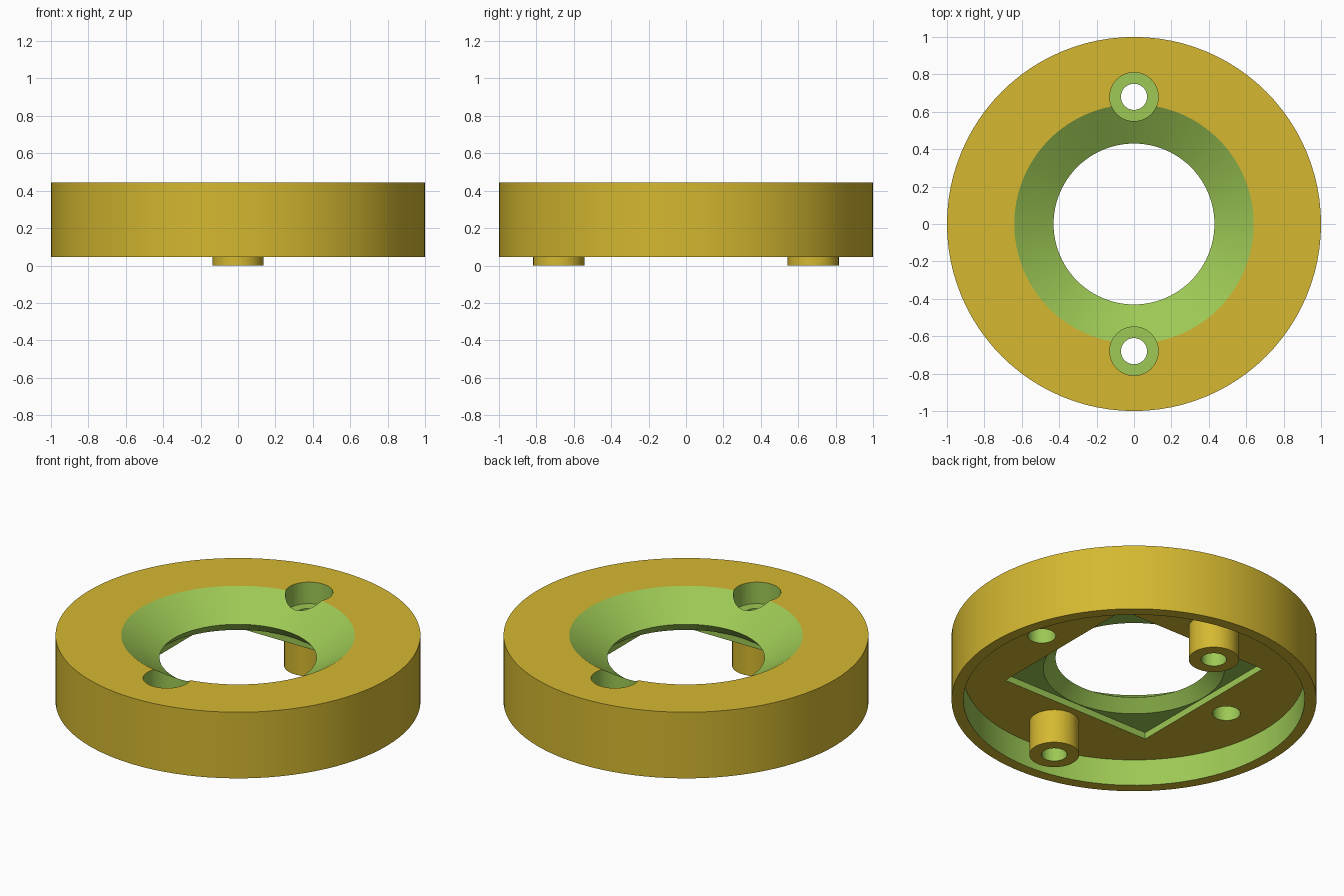
import bpy, bmesh, math
from mathutils import Matrix

old = bpy.data.objects.get("Cube")
if old:
    bpy.data.objects.remove(old, do_unlink=True)


def make_material(name, rgb):
    mat = bpy.data.materials.new(name)
    mat.use_nodes = True
    color = (*rgb, 1.0)
    mat.diffuse_color = color
    mat.node_tree.nodes["Principled BSDF"].inputs["Base Color"].default_value = color
    return mat


YELLOW = make_material("golden yellow", (0.66, 0.48, 0.03))
GREEN = make_material("leaf green", (0.337, 0.58, 0.09))

TOP, RIM, CEILING, POCKET, THROAT = 0.445, 0.045, 0.205, 0.245, 0.31
CAVITY_R = 0.935
POST_Y, BLIND_X = 0.68, 0.66


def add_object(name, bm, materials):
    bmesh.ops.recalc_face_normals(bm, faces=bm.faces)
    mesh = bpy.data.meshes.new(name)
    bm.to_mesh(mesh)
    bm.free()
    for mat in materials:
        mesh.materials.append(mat)
    obj = bpy.data.objects.new(name, mesh)
    bpy.context.collection.objects.link(obj)
    return obj


def lathe(name, profile, materials, steps=96, x=0, y=0):
    """Spin a (radius, height) profile whose ends lie on the axis."""
    bm = bmesh.new()
    verts = [bm.verts.new((r, 0, z)) for r, z in profile]
    edges = [bm.edges.new(pair) for pair in zip(verts, verts[1:])]
    bmesh.ops.spin(bm, geom=verts + edges, cent=(0, 0, 0), axis=(0, 0, 1),
                   angle=math.tau, steps=steps, use_duplicate=False)
    bmesh.ops.remove_doubles(bm, verts=bm.verts, dist=1e-5)
    bmesh.ops.translate(bm, verts=bm.verts, vec=(x, y, 0))
    return add_object(name, bm, materials)


def rod(name, r, z0, z1, mat, x=0, y=0):
    return lathe(name, [(0, z0), (r, z0), (r, z1), (0, z1)], [mat], 48, x, y)


def combine(target, tool, operation):
    mod = target.modifiers.new(tool.name, 'BOOLEAN')
    mod.operation = operation
    mod.solver = 'EXACT'
    mod.material_mode = 'TRANSFER'
    mod.object = tool
    bpy.context.view_layer.objects.active = target
    bpy.ops.object.modifier_apply(modifier=mod.name)
    bpy.data.objects.remove(tool, do_unlink=True)


# Ring body: disc with a skirt around a hollow underside
body = lathe("ring_body", [(0, TOP), (1, TOP), (1, RIM), (CAVITY_R, RIM),
                           (CAVITY_R, CEILING), (0, CEILING)], [YELLOW, GREEN])
for face in body.data.polygons:
    inside = face.center.xy.length < CAVITY_R + 0.01
    face.material_index = int(inside and abs(face.normal.z) < 0.1)

# Screw posts under the disc
for side in (-1, 1):
    combine(body, rod("screw_post", 0.137, 0, CEILING + 0.03, YELLOW, y=side * POST_Y), 'UNION')

# Square pocket in the underside
bm = bmesh.new()
bmesh.ops.create_cube(bm, size=1, matrix=Matrix.Translation((0, 0, POCKET - 0.05))
                      @ Matrix.Diagonal((1, 1, 0.1, 1)))
combine(body, add_object("pocket_cutter", bm, [GREEN]), 'DIFFERENCE')

# Central opening: wide flare on top, shorter flare below the throat
slope = (0.64 - 0.43) / (TOP - THROAT)
combine(body, lathe("opening_cutter", [
    (0, POCKET - 0.02), (0.497, POCKET - 0.02), (0.497, POCKET), (0.43, THROAT),
    (0.64 + slope * 0.05, TOP + 0.05), (0, TOP + 0.05)], [GREEN]), 'DIFFERENCE')

# Counterbored screw holes and blind holes
for side in (-1, 1):
    y = side * POST_Y
    combine(body, rod("counterbore", 0.13, 0.315, TOP + 0.1, GREEN, y=y), 'DIFFERENCE')
    combine(body, rod("screw_hole", 0.07, -0.1, TOP + 0.1, GREEN, y=y), 'DIFFERENCE')
    combine(body, rod("blind_hole", 0.077, CEILING - 0.05, 0.32, GREEN, x=side * BLIND_X), 'DIFFERENCE')

# Smooth round walls, crisp edges
bpy.ops.object.select_all(action='DESELECT')
body.select_set(True)
bpy.context.view_layer.objects.active = body
bpy.ops.object.shade_smooth_by_angle(angle=math.radians(20))
